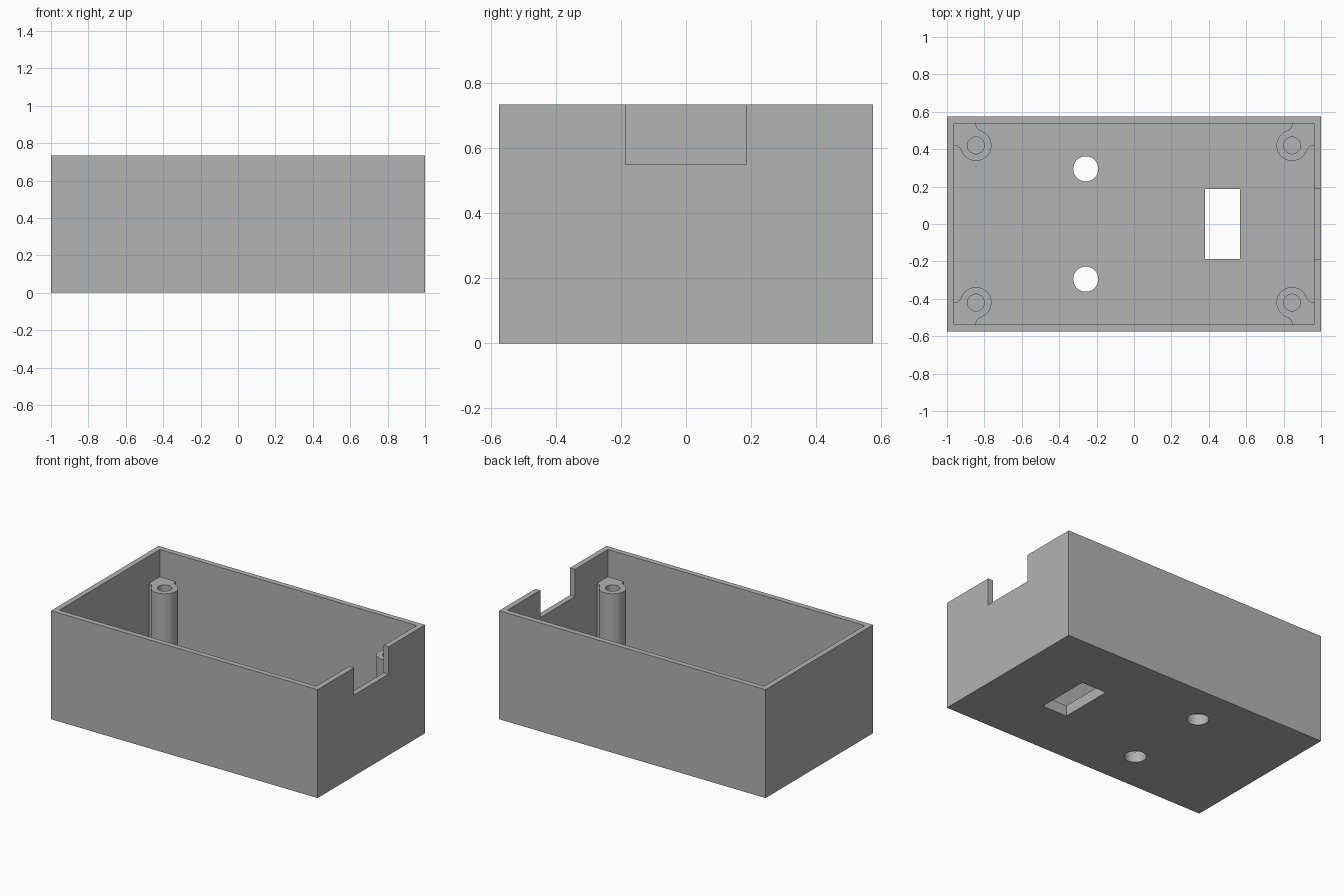
import bpy, bmesh
from math import sin, cos, pi, atan2, sqrt
from mathutils import Matrix

cube = bpy.data.objects.get("Cube")
if cube:
    bpy.data.objects.remove(cube, do_unlink=True)

# Main dimensions
HALF_X, HALF_Y, HEIGHT = 1.0, 0.575, 0.735
WALL, FLOOR = 0.037, 0.073
LEDGE = 0.55                      # post tops and notch sill
IN_X, IN_Y = HALF_X - WALL, HALF_Y - WALL

gray = bpy.data.materials.new("plain gray plastic")
gray.use_nodes = True
COLOR = (0.45, 0.45, 0.45, 1)
gray.diffuse_color = COLOR
gray.node_tree.nodes["Principled BSDF"].inputs["Base Color"].default_value = COLOR


def add_object(name, bm):
    mesh = bpy.data.meshes.new(name)
    bm.to_mesh(mesh)
    bm.free()
    obj = bpy.data.objects.new(name, mesh)
    bpy.context.collection.objects.link(obj)
    mesh.materials.append(gray)
    return obj


def select(obj):
    bpy.ops.object.select_all(action='DESELECT')
    obj.select_set(True)
    bpy.context.view_layer.objects.active = obj


def box(name, x, y, z):
    """Box spanning the given (low, high) ranges."""
    bm = bmesh.new()
    bmesh.ops.create_cube(bm, size=1)
    for v in bm.verts:
        v.co = [(r[0] + r[1]) / 2 + c * (r[1] - r[0]) for r, c in zip((x, y, z), v.co)]
    return add_object(name, bm)


def cylinder(name, x, y, radius):
    bm = bmesh.new()
    bmesh.ops.create_cone(bm, cap_ends=True, segments=48, radius1=radius, radius2=radius,
                          depth=0.4, matrix=Matrix.Translation((x, y, 0)))
    return add_object(name, bm)


def cut(target, cutter):
    cutter.hide_render = True
    mod = target.modifiers.new("cut", 'BOOLEAN')
    mod.operation, mod.solver, mod.object = 'DIFFERENCE', 'EXACT', cutter
    select(target)
    bpy.ops.object.modifier_apply(modifier=mod.name)
    bpy.data.objects.remove(cutter, do_unlink=True)


# Open case with wall notch, floor window and two round floor holes
case = box("case", (-HALF_X, HALF_X), (-HALF_Y, HALF_Y), (0, HEIGHT))
cut(case, box("cavity", (-IN_X, IN_X), (-IN_Y, IN_Y), (FLOOR, 1)))
cut(case, box("notch", (0.9, 1.1), (-0.186, 0.186), (LEDGE, 1)))
cut(case, box("window", (0.38, 0.567), (-0.186, 0.186), (-0.2, 0.2)))
for side in (-1, 1):
    cut(case, cylinder("round_hole", -0.258, side * 0.295, 0.067))

# Screw post: round column blended into the corner by concave fillets
POST_X, POST_Y, RADIUS, BORE, FILLET = 0.845, 0.42, 0.083, 0.045, 0.04
cx = sqrt(RADIUS ** 2 + 2 * RADIUS * FILLET)
start = atan2(cx, -FILLET)        # where the fillet meets the column


def arc(x, y, r, a, b, steps):
    return [(x + r * cos(a + (b - a) * i / steps), y + r * sin(a + (b - a) * i / steps))
            for i in range(steps + 1)]


dx, dy = IN_X - POST_X, IN_Y - POST_Y
blend = arc(-FILLET, cx, FILLET, 0, start - pi, 8)
column = arc(0, 0, RADIUS, start, 2 * pi + pi / 2 - start, 40)
mirrored = [(y, x) for x, y in reversed(blend)]
outline = [(dx, dy), (0, dy)] + blend + column[1:-1] + mirrored + [(dx, 0)]
bore = arc(0, 0, BORE, 0, 2 * pi, 32)[:-1]

bm = bmesh.new()
for loop in (outline, bore):
    verts = [bm.verts.new((POST_X + x, POST_Y + y, LEDGE)) for x, y in loop]
    for i, v in enumerate(verts):
        bm.edges.new((v, verts[i - 1]))
bmesh.ops.remove_doubles(bm, verts=bm.verts[:], dist=0.0005)
bmesh.ops.triangle_fill(bm, use_beauty=True, use_dissolve=False, edges=bm.edges[:])
rim = [e for e in bm.edges if e.is_boundary]
sides = bmesh.ops.extrude_edge_only(bm, edges=rim)["geom"]
for v in sides:
    if isinstance(v, bmesh.types.BMVert):
        v.co.z = FLOOR
bmesh.ops.recalc_face_normals(bm, faces=bm.faces[:])
top = max(bm.faces, key=lambda f: f.calc_center_median().z)
if top.normal.z < 0:
    bmesh.ops.reverse_faces(bm, faces=bm.faces[:])
posts = add_object("screw_posts", bm)
mirror = posts.modifiers.new("four corners", 'MIRROR')
mirror.use_axis = (True, True, False)
mirror.use_mirror_merge = False
select(posts)
bpy.ops.object.modifier_apply(modifier=mirror.name)

# Smooth round surfaces, keep corners sharp
for obj in (case, posts):
    select(obj)
    bpy.ops.object.shade_smooth_by_angle(angle=pi / 6)
